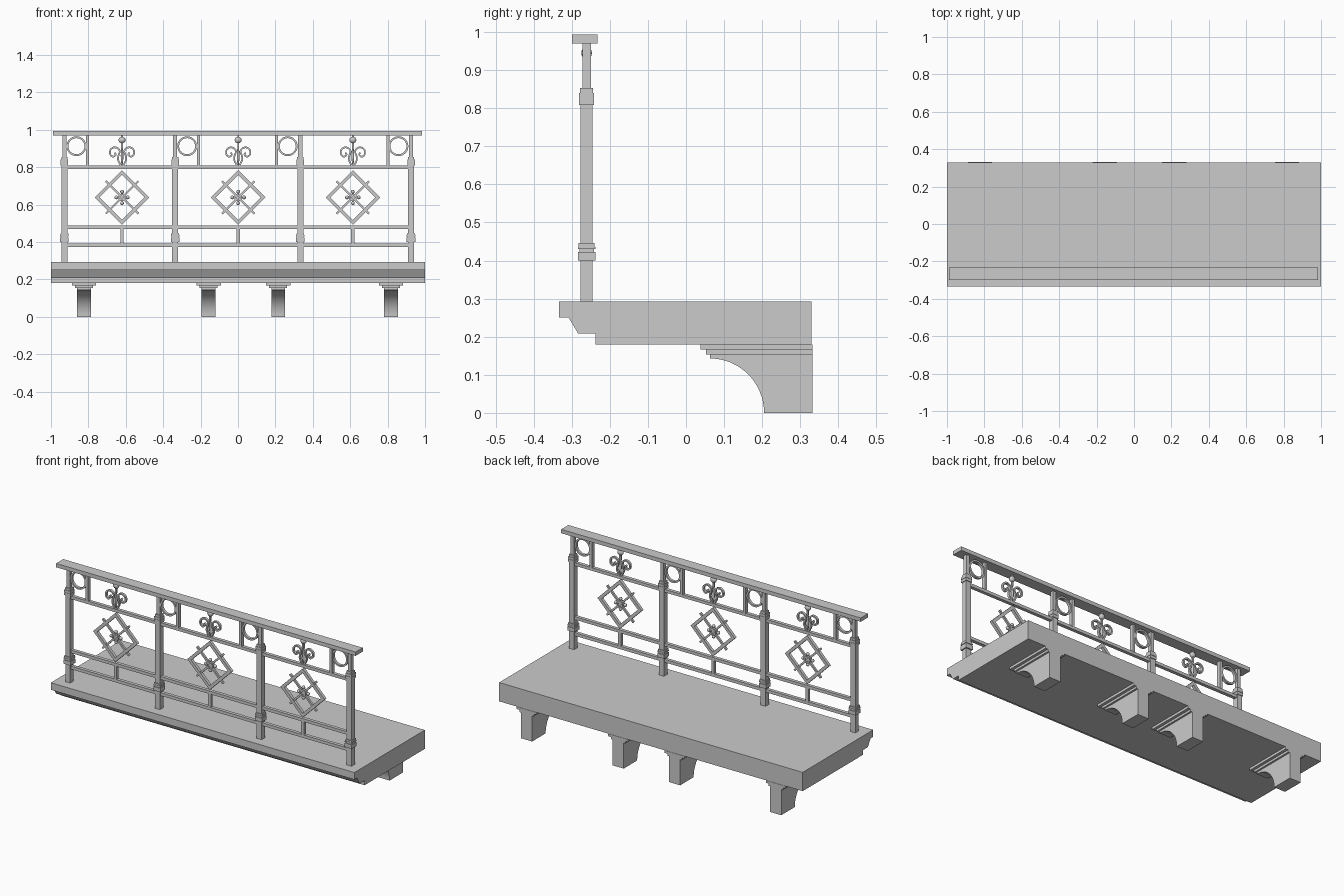
import bpy, bmesh, math
from mathutils import Vector

if "Cube" in bpy.data.objects:
    bpy.data.objects.remove(bpy.data.objects["Cube"])

Y = -0.261  # centre plane of the railing


def finish(name, bm):
    bmesh.ops.recalc_face_normals(bm, faces=bm.faces)
    me = bpy.data.meshes.new(name)
    bm.to_mesh(me)
    bm.free()
    ob = bpy.data.objects.new(name, me)
    bpy.context.collection.objects.link(ob)
    return ob


def smooth(ob):
    bpy.ops.object.select_all(action='DESELECT')
    ob.select_set(True)
    bpy.context.view_layer.objects.active = ob
    bpy.ops.object.shade_smooth_by_angle(angle=math.radians(35))


def add_box(bm, x0, x1, y0, y1, z0, z1):
    vs = bmesh.ops.create_cube(bm, size=1)['verts']
    for v in vs:
        v.co = ((x0 + x1) / 2 + v.co.x * (x1 - x0),
                (y0 + y1) / 2 + v.co.y * (y1 - y0),
                (z0 + z1) / 2 + v.co.z * (z1 - z0))


def add_profile(bm, pts, x0, x1):
    """Extrude a (y, z) outline along x."""
    a = [bm.verts.new((x0, y, z)) for y, z in pts]
    f = bm.faces.new(a)
    r = bmesh.ops.extrude_face_region(bm, geom=[f])
    for v in r['geom']:
        if isinstance(v, bmesh.types.BMVert):
            v.co.x = x1


def add_ribbon(bm, pts, width, depth, closed=False):
    """Flat iron bar of rectangular section along an (x, z) path, with mitred corners."""
    n = len(pts)
    P = [Vector(p) for p in pts]
    rings = []
    for i, p in enumerate(P):
        a = P[i - 1] if closed or i > 0 else p
        b = P[(i + 1) % n] if closed or i < n - 1 else p
        d1 = (p - a).normalized() if a != p else (b - p).normalized()
        d2 = (b - p).normalized() if b != p else d1
        t = (d1 + d2).normalized()
        nor = Vector((-t.y, t.x)) * (width / 2 / max(0.5, t.dot(d1)))
        rings.append([bm.verts.new((q.x, Y + s * depth / 2, q.y))
                      for q, s in ((p + nor, -1), (p + nor, 1), (p - nor, 1), (p - nor, -1))])
    for i in range(n if closed else n - 1):
        r, q = rings[i], rings[(i + 1) % n]
        for k in range(4):
            bm.faces.new((r[k], r[(k + 1) % 4], q[(k + 1) % 4], q[k]))
    if not closed:
        bm.faces.new(rings[0])
        bm.faces.new(rings[-1])


def circle(cx, cz, r, n=28):
    return [(cx + r * math.cos(2 * math.pi * i / n), cz + r * math.sin(2 * math.pi * i / n)) for i in range(n)]


def spline(pts, steps=5):
    """Catmull-Rom curve through the points."""
    P = [Vector(p) for p in [pts[0]] + pts + [pts[-1]]]
    out = []
    for i in range(1, len(P) - 2):
        a, b, c, d = P[i - 1:i + 3]
        for k in range(steps):
            t = k / steps
            out.append(0.5 * (2 * b + (c - a) * t + (2 * a - 5 * b + 4 * c - d) * t ** 2
                              + (3 * b - a - 3 * c + d) * t ** 3))
    return out + [P[-1]]


def add_ball(bm, x, z, rx, ry, rz):
    vs = bmesh.ops.create_uvsphere(bm, u_segments=12, v_segments=8, radius=1)['verts']
    for v in vs:
        v.co = (x + v.co.x * rx, Y + v.co.y * ry, z + v.co.z * rz)


# balcony slab with moulded front edge
bm = bmesh.new()
add_profile(bm, [(0.33, 0.18), (0.33, 0.292), (-0.333, 0.292), (-0.333, 0.25), (-0.308, 0.25),
                 (-0.283, 0.208), (-0.237, 0.208), (-0.237, 0.18)], -1, 1)
finish("balcony_slab", bm)

# curved support brackets with stepped caps
arc = [(0.063 + 0.142 * math.sin(a), 0.143 * math.cos(a))
       for a in (math.pi / 2 * i / 16 for i in range(17))]
for i, x in enumerate((-0.823, -0.157, 0.215, 0.818)):
    bm = bmesh.new()
    add_profile(bm, arc + [(0.332, 0), (0.332, 0.153), (0.063, 0.153)], x - 0.037, x + 0.037)
    add_box(bm, x - 0.048, x + 0.048, 0.053, 0.332, 0.153, 0.166)
    add_box(bm, x - 0.065, x + 0.065, 0.038, 0.332, 0.166, 0.18)
    smooth(finish(f"bracket_{i + 1}", bm))

# posts with two sets of collars
posts = (-0.928, -0.336, 0.333, 0.925)
sections = [(0.29, 0.81, 0.016), (0.81, 0.972, 0.011),
            (0.40, 0.423, 0.023), (0.423, 0.43, 0.019), (0.43, 0.436, 0.023), (0.436, 0.446, 0.021),
            (0.808, 0.824, 0.02), (0.826, 0.84, 0.02), (0.824, 0.838, 0.018), (0.838, 0.853, 0.017)]
for i, x in enumerate(posts):
    bm = bmesh.new()
    for z0, z1, h in sections:
        add_box(bm, x - h, x + h, Y - h, Y + h, z0, z1)
    finish(f"post_{i + 1}", bm)

# handrail and horizontal rails
bm = bmesh.new()
add_box(bm, -0.988, 0.985, -0.3, -0.233, 0.97, 0.993)
finish("handrail", bm)
for name, z in (("upper_rail", 0.799), ("middle_rail", 0.478), ("lower_rail", 0.382)):
    bm = bmesh.new()
    add_box(bm, posts[0], posts[-1], Y - 0.01, Y + 0.01, z - 0.009, z + 0.009)
    finish(name, bm)

# rings and the upright bars beside them
for i, (bar, ring) in enumerate(((-0.805, -0.864), (-0.21, -0.272), (0.205, 0.266), (0.802, 0.858))):
    bm = bmesh.new()
    add_box(bm, bar - 0.008, bar + 0.008, Y - 0.011, Y + 0.011, 0.805, 0.972)
    finish(f"top_bar_{i + 1}", bm)
    bm = bmesh.new()
    add_ribbon(bm, circle(ring, 0.912, 0.048), 0.01, 0.016, True)
    smooth(finish(f"ring_{i + 1}", bm))

scroll = [(0.006, 0.808), (0.021, 0.838), (0.019, 0.862), (0.012, 0.885), (0.025, 0.902), (0.045, 0.905),
          (0.062, 0.892), (0.063, 0.868), (0.048, 0.856), (0.034, 0.866), (0.040, 0.878)]
for i, x in enumerate((-0.62, 0.001, 0.614)):
    # short upright between the lower rails
    bm = bmesh.new()
    add_box(bm, x - 0.009, x + 0.009, Y - 0.009, Y + 0.009, 0.39, 0.47)
    finish(f"short_bar_{i + 1}", bm)

    # diamond frame with crossing bars
    zc, h = 0.638, 0.133
    bm = bmesh.new()
    add_ribbon(bm, [(x - h, zc), (x, zc + h), (x + h, zc), (x, zc - h)], 0.018, 0.018, True)
    for s in (-1, 1):
        add_ribbon(bm, [(x - 0.087, zc - s * 0.087), (x + 0.087, zc + s * 0.087)], 0.011, 0.012)
    # links to the rails above and below
    finish(f"diamond_{i + 1}", bm)

    # rosette at the diamond centre
    bm = bmesh.new()
    add_ribbon(bm, circle(x, zc, 0.017, 16), 0.008, 0.022, True)
    for k in range(4):
        a = k * math.pi / 2
        add_ball(bm, x + 0.031 * math.cos(a), zc + 0.031 * math.sin(a), 0.010, 0.010, 0.010)
    smooth(finish(f"rosette_{i + 1}", bm))

    # scrolled finial under the handrail
    bm = bmesh.new()
    for s in (-1, 1):
        add_ribbon(bm, [(x + s * p.x, p.y) for p in spline(scroll)], 0.009, 0.014)
    add_ball(bm, x, 0.86, 0.007, 0.007, 0.05)
    add_ball(bm, x, 0.945, 0.019, 0.014, 0.017)
    add_box(bm, x - 0.005, x + 0.005, Y - 0.005, Y + 0.005, 0.9, 0.972)
    smooth(finish(f"scroll_finial_{i + 1}", bm))
